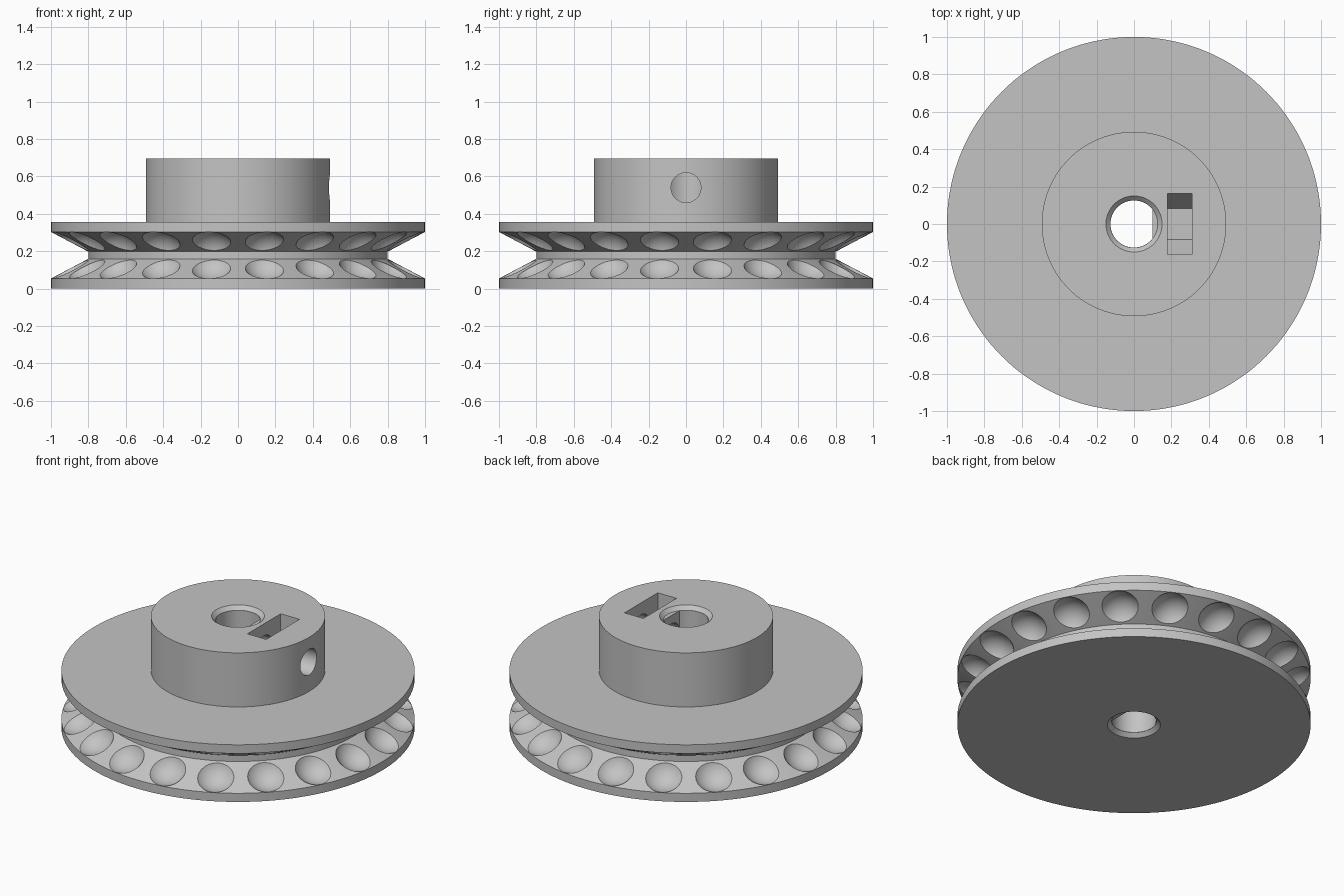
import bpy
import bmesh
import math
from mathutils import Matrix, Vector

cube = bpy.data.objects.get("Cube")
if cube:
    bpy.data.objects.remove(cube, do_unlink=True)

GREY = (0.55, 0.55, 0.55, 1.0)
grey = bpy.data.materials.new("plain grey")
grey.use_nodes = True
grey.diffuse_color = GREY
grey.node_tree.nodes["Principled BSDF"].inputs["Base Color"].default_value = GREY

RIM, FLOOR, HUB, BORE = 1.0, 0.80, 0.493, 0.126
DISC_TOP, TOP, MID = 0.357, 0.695, 0.1785
SCREW_Z = 0.54


def to_object(bm, name):
    bmesh.ops.recalc_face_normals(bm, faces=bm.faces)
    mesh = bpy.data.meshes.new(name)
    bm.to_mesh(mesh)
    bm.free()
    mesh.materials.append(grey)
    obj = bpy.data.objects.new(name, mesh)
    bpy.context.collection.objects.link(obj)
    return obj


def lathe(name, profile, steps=144):
    """Revolve (radius, z) points that start and end on the axis."""
    bm = bmesh.new()
    verts = [bm.verts.new((r, 0, z)) for r, z in profile]
    edges = [bm.edges.new(pair) for pair in zip(verts, verts[1:])]
    bmesh.ops.spin(bm, geom=verts + edges, cent=(0, 0, 0), axis=(0, 0, 1),
                   angle=math.tau, steps=steps)
    bmesh.ops.remove_doubles(bm, verts=bm.verts, dist=1e-5)
    return to_object(bm, name)


def cut(target, cutter):
    """Subtract the cutter for good, then discard it."""
    cutter.hide_render = True
    mod = target.modifiers.new("cut", "BOOLEAN")
    mod.operation = "DIFFERENCE"
    mod.solver = "EXACT"
    mod.object = cutter
    deps = bpy.context.evaluated_depsgraph_get()
    mesh = bpy.data.meshes.new_from_object(target.evaluated_get(deps))
    target.modifiers.clear()
    target.data = mesh
    bpy.data.objects.remove(cutter, do_unlink=True)


# Grooved disc and hub in one turned profile
pulley = lathe("pulley_wheel", [
    (0, 0), (RIM, 0), (RIM, 0.054), (FLOOR, MID - 0.019),
    (FLOOR, MID + 0.019), (RIM, DISC_TOP - 0.054), (RIM, DISC_TOP),
    (HUB, DISC_TOP), (HUB, TOP), (0, TOP)])

# Ball pockets around the groove
COUNT = 20
bm = bmesh.new()
for i in range(COUNT):
    turn = Matrix.Rotation(math.tau * (i + 0.5) / COUNT, 4, "Z")
    place = Matrix.Translation((0.945, 0, MID))
    bmesh.ops.create_uvsphere(bm, u_segments=40, v_segments=24, radius=0.135,
                              matrix=turn @ place)
cut(pulley, to_object(bm, "pocket_cutter"))

# D-shaped shaft bore
bm = bmesh.new()
bmesh.ops.create_cone(bm, cap_ends=True, segments=64, radius1=BORE, radius2=BORE,
                      depth=2, matrix=Matrix.Translation((0, 0, MID)))
cropped = bmesh.ops.bisect_plane(bm, geom=bm.verts[:] + bm.edges[:] + bm.faces[:],
                                 plane_co=(0.1, 0, 0), plane_no=(1, 0, 0),
                                 clear_outer=True)
rim_edges = [e for e in cropped["geom_cut"] if isinstance(e, bmesh.types.BMEdge)]
bmesh.ops.holes_fill(bm, edges=rim_edges)
cut(pulley, to_object(bm, "bore_cutter"))

# Chamfers at both ends of the bore
for end, inward in ((TOP, -1), (0, 1)):
    cut(pulley, lathe("chamfer_cutter", [
        (0, end - inward * 0.01), (0.16, end - inward * 0.01),
        (BORE + 0.001, end + inward * 0.023), (0, end + inward * 0.023)], 64))

# Nut slot with a half-hexagon floor
bm = bmesh.new()
half = 0.164
low = SCREW_Z - half * math.cos(math.pi / 6)
outline = [(half, TOP + 0.05), (half, SCREW_Z), (half / 2, low),
           (-half / 2, low), (-half, SCREW_Z), (-half, TOP + 0.05)]
face = bm.faces.new([bm.verts.new((0.18, y, z)) for y, z in outline])
extruded = bmesh.ops.extrude_face_region(bm, geom=[face], use_keep_orig=True)
moved = [v for v in extruded["geom"] if isinstance(v, bmesh.types.BMVert)]
bmesh.ops.translate(bm, verts=moved, vec=Vector((0.13, 0, 0)))
cut(pulley, to_object(bm, "nut_slot_cutter"))

# Set screw hole from the hub side into the bore
bm = bmesh.new()
bmesh.ops.create_cone(bm, cap_ends=True, segments=48, radius1=0.08, radius2=0.08,
                      depth=0.6, matrix=Matrix.Translation((0.3, 0, SCREW_Z))
                      @ Matrix.Rotation(math.pi / 2, 4, "Y"))
cut(pulley, to_object(bm, "screw_hole_cutter"))

# Smooth curved walls, keep the edges crisp
bpy.ops.object.select_all(action="DESELECT")
pulley.select_set(True)
bpy.context.view_layer.objects.active = pulley
bpy.ops.object.shade_smooth_by_angle(angle=math.radians(25))
